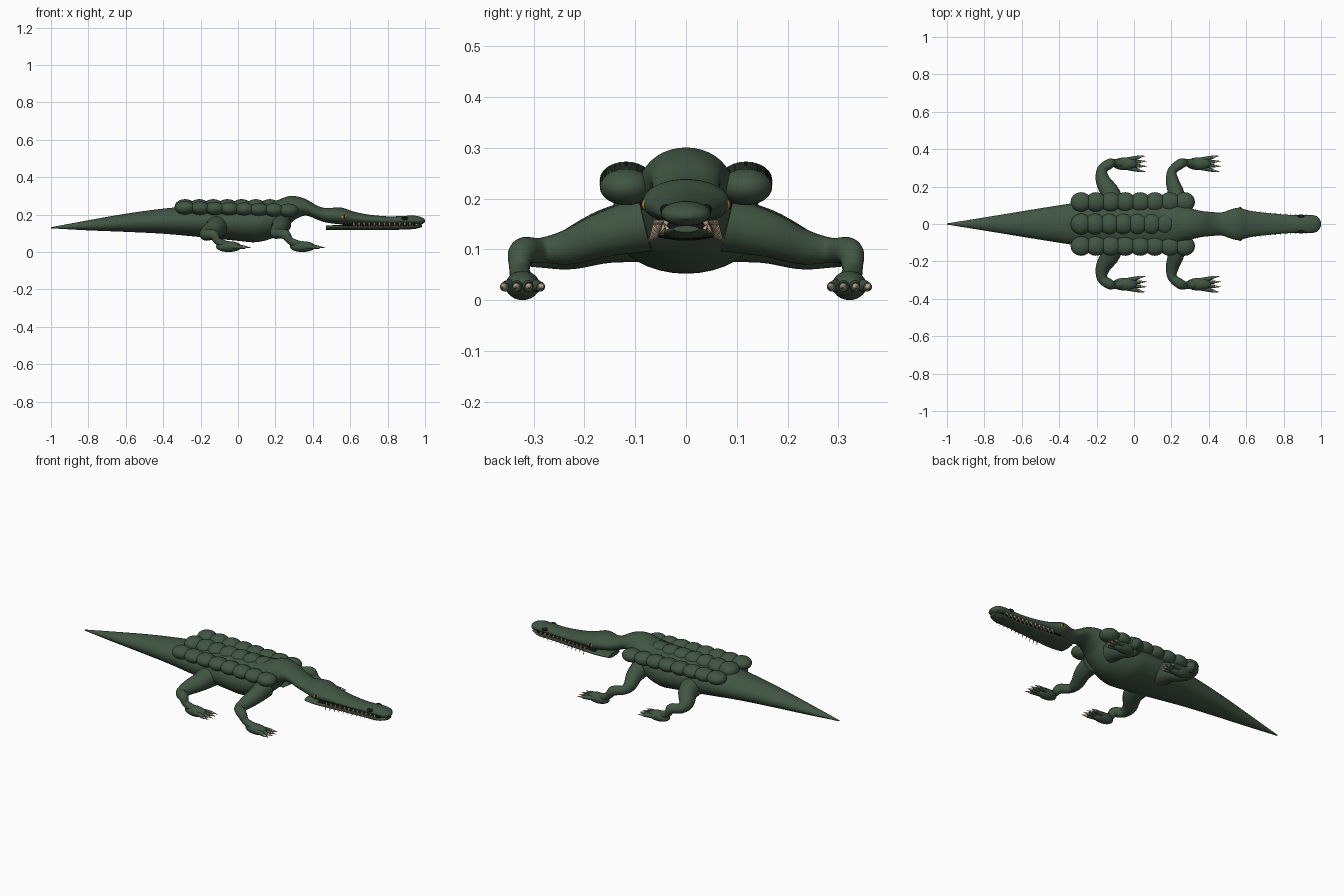
import bpy, bmesh, math
from mathutils import Vector, Matrix

cube = bpy.data.objects.get("Cube")
if cube:
    bpy.data.objects.remove(cube, do_unlink=True)


def material(name, rgb, rough=0.6):
    m = bpy.data.materials.new(name)
    m.use_nodes = True
    m.diffuse_color = (*rgb, 1)
    bsdf = m.node_tree.nodes["Principled BSDF"]
    bsdf.inputs["Base Color"].default_value = (*rgb, 1)
    bsdf.inputs["Roughness"].default_value = rough
    return m


GREEN = material("swamp green", (0.052, 0.092, 0.056))
IVORY = material("ivory", (0.56, 0.42, 0.29))
AMBER = material("amber", (0.55, 0.24, 0.03))
BLACK = material("black", (0.008, 0.008, 0.008))


def finish(name, bm, mat, mirror=False):
    """Turn a bmesh into a smooth object, optionally mirrored across y."""
    bmesh.ops.recalc_face_normals(bm, faces=bm.faces[:])
    mesh = bpy.data.meshes.new(name)
    bm.to_mesh(mesh)
    bm.free()
    mesh.materials.append(mat)
    ob = bpy.data.objects.new(name, mesh)
    bpy.context.collection.objects.link(ob)
    if mirror:
        mod = ob.modifiers.new("Mirror", "MIRROR")
        mod.use_axis = (False, True, False)
        mod.use_mirror_merge = False
    bpy.ops.object.select_all(action="DESELECT")
    ob.select_set(True)
    bpy.context.view_layer.objects.active = ob
    bpy.ops.object.shade_smooth_by_angle(angle=math.radians(50))
    return ob


def smooth_rows(rows, steps=5):
    """Catmull-Rom interpolation of rows of numbers."""
    pts = [Vector(r) for r in rows]
    pts = [pts[0]] + pts + [pts[-1]]
    out = []
    for a, b, c, d in zip(pts, pts[1:], pts[2:], pts[3:]):
        for i in range(steps):
            t = i / steps
            out.append(0.5 * (2 * b + (c - a) * t + (2 * a - 5 * b + 4 * c - d) * t ** 2
                              + (3 * b - a - 3 * c + d) * t ** 3))
    return out + [pts[-1]]


def skin(bm, rings):
    """Bridge vertex rings into a closed tube."""
    n = len(rings[0])
    loops = [[bm.verts.new(p) for p in ring] for ring in rings]
    for a, b in zip(loops, loops[1:]):
        for i in range(n):
            bm.faces.new((a[i], a[(i + 1) % n], b[(i + 1) % n], b[i]))
    bm.faces.new(loops[0])
    bm.faces.new(loops[-1])


def oval(center, u, v, n):
    return [center + u * math.cos(2 * math.pi * i / n) + v * math.sin(2 * math.pi * i / n)
            for i in range(n)]


def loft(bm, rows, n=36):
    """Upright oval sections along x: (x, top, bottom, half width)."""
    skin(bm, [oval(Vector((x, 0, (top + low) / 2)), Vector((0, w, 0)),
                   Vector((0, 0, (top - low) / 2)), n)
              for x, top, low, w in smooth_rows(rows)])


def limb(bm, rows, n=18):
    """Round sections that follow a bent path: (x, y, z, radius)."""
    rows = smooth_rows(rows)
    pts = [r.to_3d() for r in rows]
    u = Vector((0.31, 0.2, 0.93))
    rings = []
    for i, p in enumerate(pts):
        t = (pts[min(i + 1, len(pts) - 1)] - pts[max(i - 1, 0)]).normalized()
        u = (u - t * u.dot(t)).normalized()
        rings.append(oval(p, u * rows[i][3], t.cross(u) * rows[i][3], n))
    skin(bm, rings)


def ball(bm, center, radii, seg=24):
    mat = Matrix.Translation(center) @ Matrix.Diagonal((*radii, 1))
    bmesh.ops.create_uvsphere(bm, u_segments=seg, v_segments=seg // 2, radius=1, matrix=mat)


def spike(bm, base, tip, radius):
    base, tip = Vector(base), Vector(tip)
    d = tip - base
    mat = Matrix.Translation((base + tip) / 2) @ d.to_track_quat("Z", "Y").to_matrix().to_4x4()
    bmesh.ops.create_cone(bm, cap_ends=True, segments=8, radius1=radius, radius2=radius * 0.08,
                          depth=d.length, matrix=mat)


# Tail, belly, neck and upper head in one continuous skin
bm = bmesh.new()
loft(bm, [
    (-1, .133, .127, .003), (-.8, .17, .116, .035), (-.6, .205, .108, .068),
    (-.4, .232, .098, .1), (-.2, .25, .08, .13), (0, .26, .06, .148),
    (.1, .262, .053, .148), (.2, .275, .08, .125), (.26, .296, .125, .1),
    (.3, .3, .17, .085), (.36, .284, .195, .07), (.42, .25, .175, .064),
    (.47, .235, .158, .062), (.55, .238, .148, .086), (.62, .216, .147, .071),
    (.7, .2, .147, .06), (.8, .191, .147, .051), (.88, .193, .147, .047),
    (.94, .195, .146, .049), (.98, .187, .148, .04), (1, .172, .16, .012)])
finish("body_and_upper_head", bm, GREEN)

# Lower jaw and the dark gap above it
bm = bmesh.new()
loft(bm, [(.47, .142, .117, .052), (.55, .144, .118, .064), (.7, .141, .118, .052),
          (.85, .14, .119, .042), (.94, .145, .123, .043), (.985, .147, .134, .025)])
finish("lower_jaw", bm, GREEN)
bm = bmesh.new()
loft(bm, [(.56, .153, .137, .06), (.7, .153, .137, .046), (.95, .155, .138, .036)])
finish("mouth_lining", bm, BLACK)

# Teeth: long ones hang from the upper jaw, short ones rise between them
bm = bmesh.new()
COUNT = 12
for i in range(COUNT):
    f = i / (COUNT - 1)
    x = .62 + .3 * f
    y = .06 - .02 * math.sin(f * math.pi / 2)
    drop = .04 - .015 * f
    spike(bm, (x, y - .003, .156), (x, y + .014, .154 - drop), .006)
    spike(bm, (x + .013, y - .008, .134), (x + .013, y + .006, .154), .005)
finish("teeth", bm, IVORY, mirror=True)

# Eyes, pupils and nostrils
for name, mat, center, radii in (
        ("eyes", AMBER, (.565, .075, .188), (.017, .014, .013)),
        ("pupils", BLACK, (.568, .086, .189), (.005, .005, .011)),
        ("nostrils", BLACK, (.893, .041, .179), (.019, .01, .01))):
    bm = bmesh.new()
    ball(bm, center, radii, 16)
    finish(name, bm, mat, mirror=True)

# Three rows of rounded back plates
bm = bmesh.new()
for i in range(8):
    x = -.283 + .079 * i
    ball(bm, (x, .118, .237 - .002 * i), (.056, .052, .036))
finish("side_back_plates", bm, GREEN, mirror=True)
bm = bmesh.new()
for i in range(7):
    ball(bm, (-.283 + .0755 * i, 0, .242), (.056, .056, .041))
finish("middle_back_plates", bm, GREEN)

# Legs, feet, toes and claws; foot_x is the centre of the foot
for name, foot_x, leg in (
        ("front", .345, [(.23, .08, .15, .055), (.225, .16, .13, .045), (.205, .23, .105, .035),
                         (.205, .285, .098, .025), (.25, .322, .095, .027),
                         (.28, .328, .06, .02), (.33, .322, .035, .024)]),
        ("hind", -.05, [(-.11, .08, .14, .065), (-.125, .16, .125, .053), (-.165, .23, .1, .04),
                        (-.17, .29, .092, .028), (-.13, .322, .092, .027),
                        (-.11, .328, .06, .02), (-.06, .322, .035, .024)])):
    bm = bmesh.new()
    limb(bm, leg)
    ball(bm, (foot_x, .322, .029), (.068, .034, .029))
    claws = bmesh.new()
    for k in (-1.5, -.5, .5, 1.5):
        reach = .008 * (2 - abs(k))
        y = .322 + .024 * k
        limb(bm, [(foot_x, .322 + .012 * k, .03, .014), (foot_x + .05, .322 + .019 * k, .028, .012),
                  (foot_x + .075 + reach, y, .026, .009)], 12)
        spike(claws, (foot_x + .07 + reach, y, .027),
              (foot_x + .108 + reach, y + .004 * k, .024), .008)
    finish(name + "_legs", bm, GREEN, mirror=True)
    finish(name + "_claws", claws, IVORY, mirror=True)
